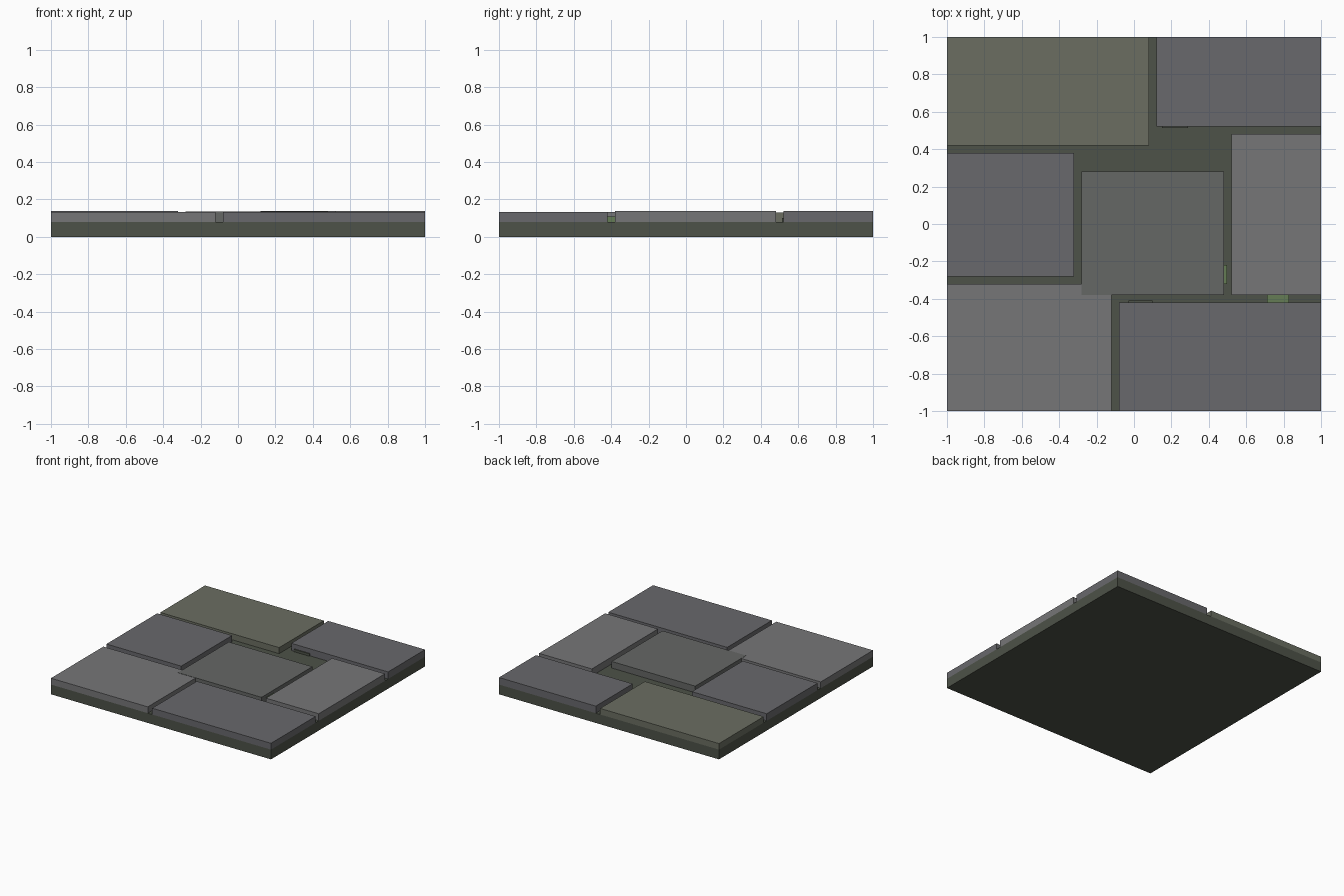
import bpy

if "Cube" in bpy.data.objects:
    bpy.data.objects.remove(bpy.data.objects["Cube"])

def material(name, rgb):
    m = bpy.data.materials.new(name)
    m.diffuse_color = (*rgb, 1)
    m.use_nodes = True
    m.node_tree.nodes["Principled BSDF"].inputs["Base Color"].default_value = m.diffuse_color
    return m

def box(name, x0, x1, y0, y1, z0, z1, mat):
    bpy.ops.mesh.primitive_cube_add(size=1)
    o = bpy.context.object
    o.name = name
    o.location = ((x0 + x1) / 2, (y0 + y1) / 2, (z0 + z1) / 2)
    o.scale = (x1 - x0, y1 - y0, z1 - z0)
    bpy.ops.object.transform_apply(location=True, rotation=False, scale=True)
    o.data.materials.append(mat)
    return o

mortar = material("mortar", (0.075, 0.085, 0.065))
stone = material("stone", (0.14, 0.14, 0.15))
pale = material("pale_stone", (0.18, 0.18, 0.185))
mossy = material("mossy_stone", (0.145, 0.155, 0.12))
worn = material("worn_stone", (0.13, 0.135, 0.13))
moss = material("moss", (0.13, 0.2, 0.09))

# Bed under the paving
box("mortar_bed", -1, 1, -1, 1, 0, 0.08, mortar)

# Paving slabs: x range, y range, top height
slabs = [
    ("slab_back_left", -1, 0.08, 0.42, 1, 0.130, mossy),
    ("slab_back_right", 0.12, 1, 0.52, 1, 0.138, stone),
    ("slab_left", -1, -0.32, -0.28, 0.38, 0.138, stone),
    ("slab_centre", -0.28, 0.48, -0.38, 0.28, 0.134, worn),
    ("slab_right", 0.52, 1, -0.38, 0.48, 0.138, pale),
    ("slab_front_left", -1, -0.12, -1, -0.32, 0.132, pale),
    ("slab_front_right", -0.08, 1, -1, -0.42, 0.132, stone),
]
for name, x0, x1, y0, y1, top, mat in slabs:
    box(name, x0, x1, y0, y1, 0.08, top, mat)

# Moss tufts in the joints, partly tucked under the slab edges
tufts = [
    (0.71, 0.83, -0.43, -0.37, 0.108, moss),
    (0.44, 0.497, -0.32, -0.22, 0.11, moss),
    (0.15, 0.29, 0.512, 0.56, 0.10, mortar),
    (-0.03, 0.10, -0.45, -0.408, 0.10, mortar),
]
for i, (x0, x1, y0, y1, top, mat) in enumerate(tufts):
    box(f"joint_moss_{i + 1}", x0, x1, y0, y1, 0.075, top, mat)
